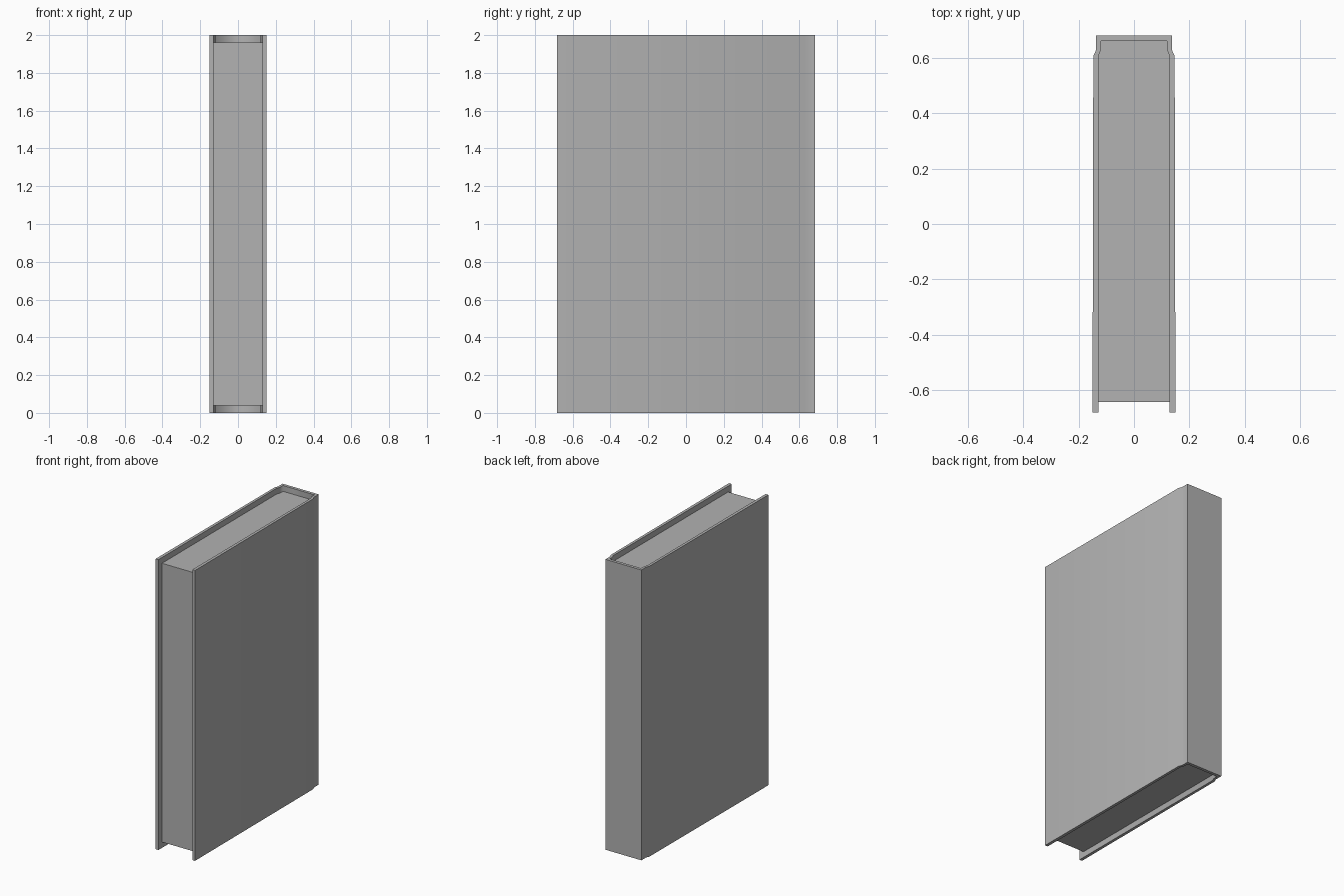
import bpy, bmesh, math

if "Cube" in bpy.data.objects:
    bpy.data.objects.remove(bpy.data.objects["Cube"])

grey = bpy.data.materials.new("grey")
grey.diffuse_color = (0.445, 0.445, 0.445, 1)
grey.use_nodes = True
grey.node_tree.nodes["Principled BSDF"].inputs["Base Color"].default_value = grey.diffuse_color


def prism(name, outline, z0, z1, soft_corners=()):
    """Extrude a closed XY outline; soft_corners are upright edges kept smooth."""
    bm = bmesh.new()
    face = bm.faces.new([bm.verts.new((x, y, z0)) for x, y in outline])
    top = bmesh.ops.extrude_face_region(bm, geom=[face])["geom"]
    bmesh.ops.translate(bm, vec=(0, 0, z1 - z0),
                        verts=[v for v in top if isinstance(v, bmesh.types.BMVert)])
    bmesh.ops.recalc_face_normals(bm, faces=bm.faces)
    # Smooth shading: sharp above 30 degrees, except at the soft corners
    for f in bm.faces:
        f.smooth = True
    for e in bm.edges:
        a, b = e.verts
        upright = abs(a.co.z - b.co.z) > 0.1
        soft = upright and any(math.dist(a.co.xy, c) < 1e-4 for c in soft_corners)
        e.smooth = soft or e.calc_face_angle(0) < math.radians(30)
    mesh = bpy.data.meshes.new(name)
    bm.to_mesh(mesh)
    bm.free()
    mesh.materials.append(grey)
    obj = bpy.data.objects.new(name, mesh)
    bpy.context.collection.objects.link(obj)
    return obj


def mirrored(half):
    """Complete a right-hand half outline with its left-hand mirror."""
    return half + [(-x, y) for x, y in reversed(half)]


# Right half of the cover section, fore edge to spine, with the hinge groove
outer = [(0.15, -0.682), (0.147, 0.607), (0.137, 0.63), (0.137, 0.682)]
inner = [(0.129, -0.682), (0.129, 0.605), (0.12, 0.63), (0.119, 0.661)]

# Cover: boards and spine in one wrapped shell, soft inside the spine
prism("cover", mirrored(outer) + mirrored(inner)[::-1], 0.0, 2.0,
      mirrored(inner[-1:]))

# Page block: fills the cover, set back at the fore edge, head and tail
pages = [(0.129, -0.643)] + inner[1:]
prism("pages", mirrored(pages), 0.04, 1.96)
